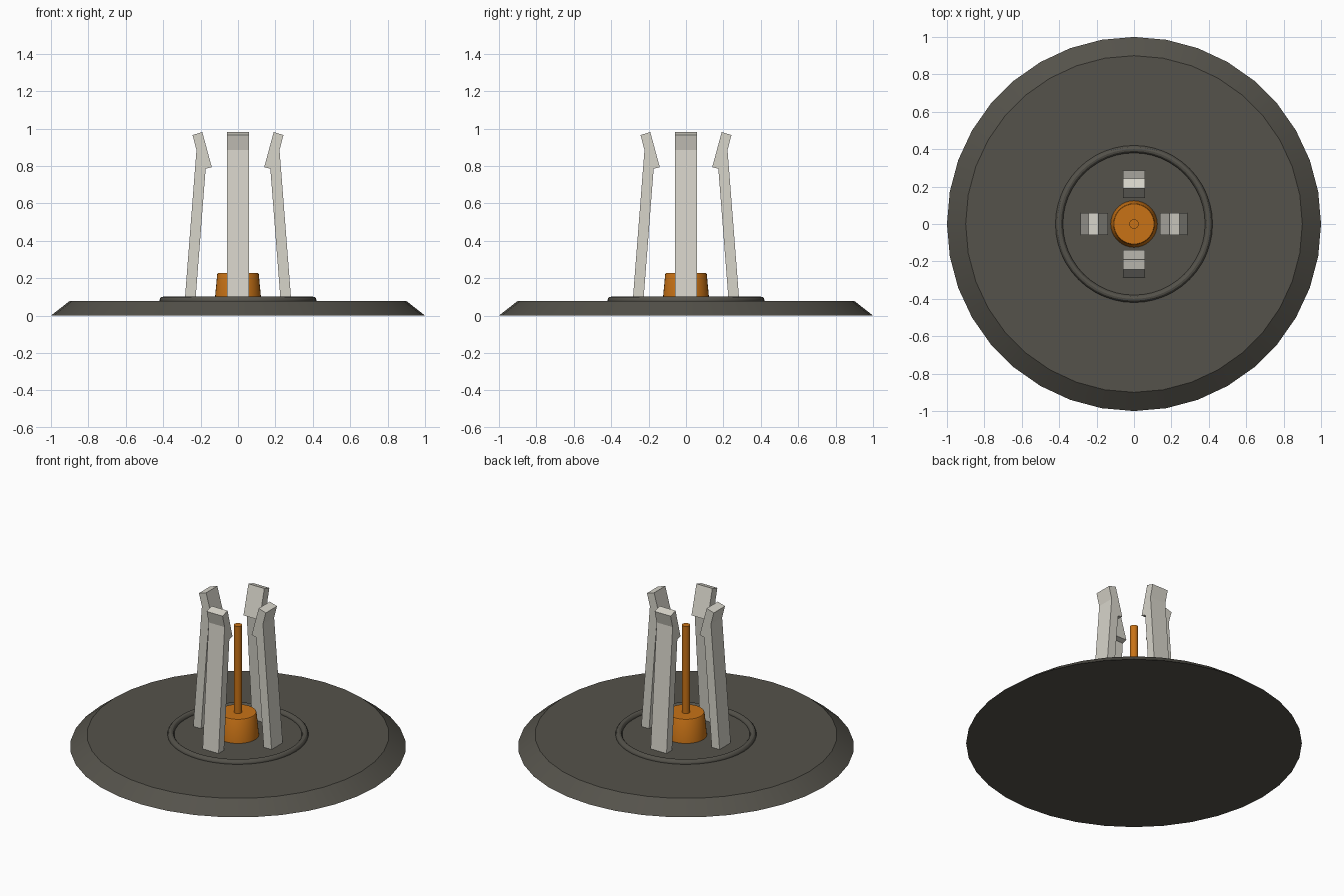
import bpy, bmesh, math
from mathutils import Matrix

if "Cube" in bpy.data.objects:
    bpy.data.objects.remove(bpy.data.objects["Cube"])


def material(name, rgb):
    m = bpy.data.materials.new(name)
    m.diffuse_color = (*rgb, 1)
    m.use_nodes = True
    m.node_tree.nodes["Principled BSDF"].inputs["Base Color"].default_value = m.diffuse_color
    return m


DARK = material("dark_grey", (0.09, 0.085, 0.07))
PALE = material("pale_grey", (0.68, 0.66, 0.59))
ORANGE = material("orange", (0.58, 0.17, 0.008))


def finish(name, bm, mat, smooth=True):
    bmesh.ops.recalc_face_normals(bm, faces=bm.faces)
    mesh = bpy.data.meshes.new(name)
    bm.to_mesh(mesh)
    bm.free()
    mesh.materials.append(mat)
    ob = bpy.data.objects.new(name, mesh)
    bpy.context.collection.objects.link(ob)
    if smooth:
        bpy.ops.object.select_all(action='DESELECT')
        ob.select_set(True)
        bpy.context.view_layer.objects.active = ob
        bpy.ops.object.shade_smooth_by_angle(angle=math.radians(30))
    return ob


def lathe(name, profile, mat, sides=36, ring=False):
    """Spin (radius, z) points; capped ends, or a closed ring section."""
    bm = bmesh.new()
    loops = []
    for r, z in profile:
        loops.append([bm.verts.new((r * math.cos(a), r * math.sin(a), z))
                      for a in (math.tau * i / sides for i in range(sides))])
    pairs = list(zip(loops, loops[1:]))
    if ring:
        pairs.append((loops[-1], loops[0]))
    else:
        bm.faces.new(loops[0])
        bm.faces.new(loops[-1])
    for lo, hi in pairs:
        for i in range(sides):
            j = (i + 1) % sides
            bm.faces.new((lo[i], lo[j], hi[j], hi[i]))
    return finish(name, bm, mat)


# Bevelled base plate
lathe("base_plate", [(1, 0), (0.9, 0.078)], DARK)

# Raised round bead on the plate
bead = [(0.4 + 0.02 * math.cos(math.tau * k / 12),
         0.081 + 0.02 * math.sin(math.tau * k / 12)) for k in range(12)]
lathe("base_ring", bead, DARK, sides=48, ring=True)

# Central plug and thin pin
lathe("centre_plug", [(0.125, 0.075), (0.111, 0.222), (0.107, 0.228)], ORANGE)
lathe("centre_pin", [(0.025, 0.22), (0.025, 0.80)], ORANGE, sides=24)

# Four leaning clip prongs with inward hooks
PRONG = [(0.285, 0.075), (0.222, 0.885), (0.243, 0.965), (0.191, 0.981),
         (0.140, 0.793), (0.173, 0.785), (0.228, 0.075)]
for n, side in enumerate(("right", "back", "left", "front")):
    bm = bmesh.new()
    a = [bm.verts.new((x, -0.058, z)) for x, z in PRONG]
    b = [bm.verts.new((x, 0.058, z)) for x, z in PRONG]
    bm.faces.new(a)
    bm.faces.new(b)
    for i in range(len(PRONG)):
        j = (i + 1) % len(PRONG)
        bm.faces.new((a[i], a[j], b[j], b[i]))
    bm.transform(Matrix.Rotation(n * math.pi / 2, 4, 'Z'))
    finish("clip_prong_" + side, bm, PALE, smooth=False)
